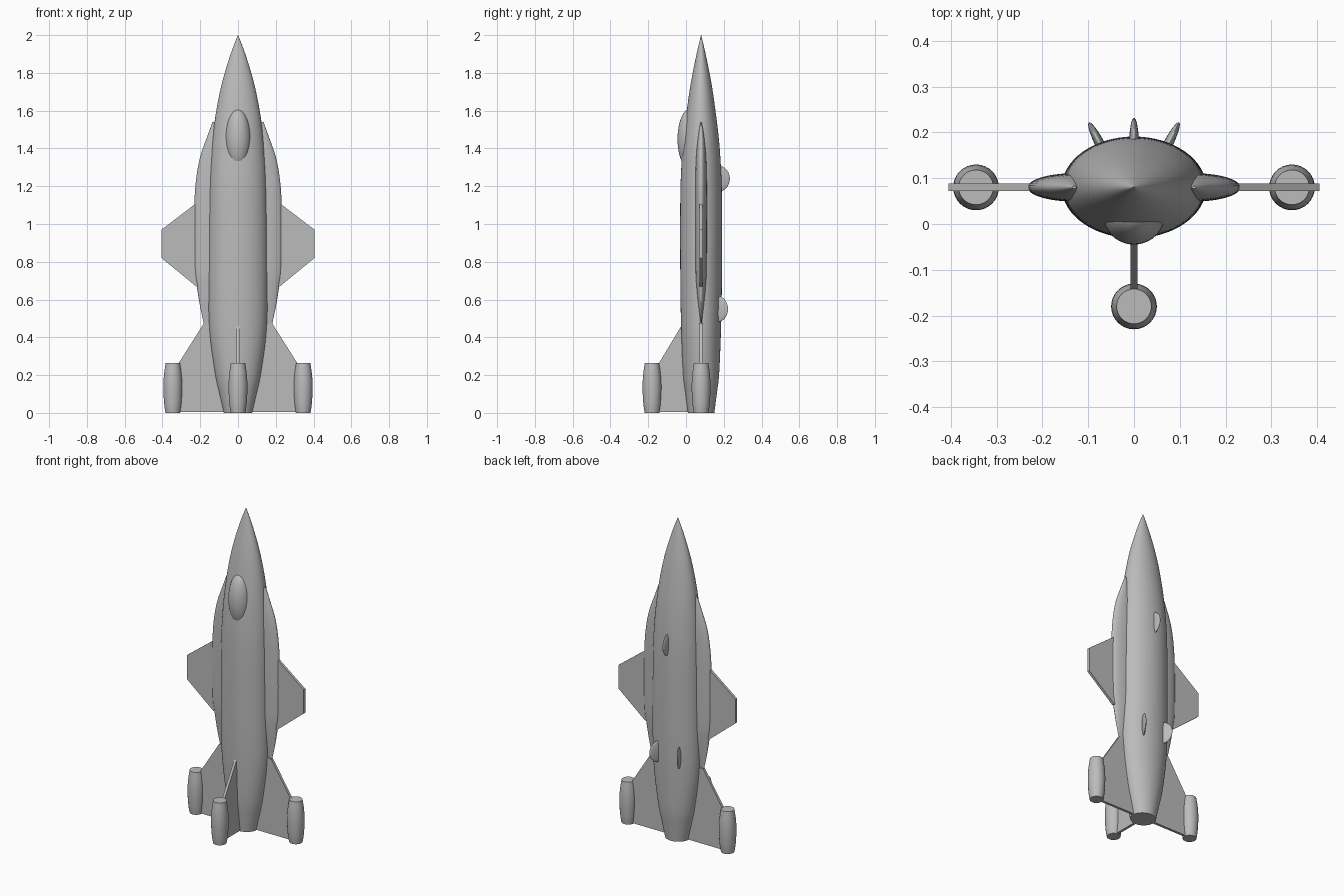
import bpy, bmesh, math
from mathutils import Vector, Matrix

if "Cube" in bpy.data.objects:
    bpy.data.objects.remove(bpy.data.objects["Cube"])

CY = 0.08  # hull axis depth

grey = bpy.data.materials.new("hull grey")
grey.diffuse_color = (0.5, 0.5, 0.5, 1)
grey.use_nodes = True
grey.node_tree.nodes["Principled BSDF"].inputs["Base Color"].default_value = grey.diffuse_color


def finish(name, bm, smooth=True):
    bmesh.ops.recalc_face_normals(bm, faces=bm.faces)
    me = bpy.data.meshes.new(name)
    bm.to_mesh(me)
    bm.free()
    ob = bpy.data.objects.new(name, me)
    bpy.context.collection.objects.link(ob)
    me.materials.append(grey)
    if smooth:
        bpy.ops.object.select_all(action='DESELECT')
        bpy.context.view_layer.objects.active = ob
        ob.select_set(True)
        bpy.ops.object.shade_smooth_by_angle(angle=math.radians(35))
    return ob


def refine(rows, steps):
    """Smooth curve through the section rows."""
    out = []
    for i in range(len(rows) - 1):
        p1, p2 = Vector(rows[i]), Vector(rows[i + 1])
        p0 = Vector(rows[i - 1]) if i else 2 * p1 - p2
        p3 = Vector(rows[i + 2]) if i + 2 < len(rows) else 2 * p2 - p1
        for s in range(steps):
            t = s / steps
            out.append(0.5 * (2 * p1 + (p2 - p0) * t + (2 * p0 - 5 * p1 + 4 * p2 - p3) * t * t
                              + (3 * p1 - p0 - 3 * p2 + p3) * t ** 3))
    return out + [Vector(rows[-1])]


def loft(name, rows, cx, cy, sides=48, steps=4):
    """Stack elliptical sections given as (z, half width, half depth)."""
    bm = bmesh.new()
    rings = []
    for z, rx, ry in refine(rows, steps):
        rings.append([bm.verts.new((cx + rx * math.cos(a), cy + ry * math.sin(a), z))
                      for a in (2 * math.pi * k / sides for k in range(sides))])
    for lo, hi in zip(rings, rings[1:]):
        for k in range(sides):
            j = (k + 1) % sides
            bm.faces.new((lo[k], lo[j], hi[j], hi[k]))
    bm.faces.new(rings[0])
    bm.faces.new(rings[-1])
    return finish(name, bm)


def plate(name, outline, angle, thick=0.016):
    """Flat fin with an outline of (distance from axis, z), turned about the axis."""
    bm = bmesh.new()
    a = [bm.verts.new((r, -thick / 2, z)) for r, z in outline]
    face = bm.faces.new(a)
    ext = bmesh.ops.extrude_face_region(bm, geom=[face])
    bmesh.ops.translate(bm, vec=(0, thick, 0),
                        verts=[v for v in ext["geom"] if isinstance(v, bmesh.types.BMVert)])
    bm.transform(Matrix.Translation((0, CY, 0)) @ Matrix.Rotation(angle, 4, 'Z'))
    return finish(name, bm, False)


def ellipsoid(name, centre, radii, angle=0):
    bm = bmesh.new()
    bmesh.ops.create_uvsphere(bm, u_segments=40, v_segments=24, radius=1)
    bm.transform(Matrix.Translation(centre) @ Matrix.Rotation(angle, 4, 'Z')
                 @ Matrix.Diagonal((*radii, 1)))
    return finish(name, bm)


# Hull: flattened spindle, nearly round at the tail
loft("hull", [(0, 0.075, 0.07), (0.1, 0.098, 0.083), (0.2, 0.12, 0.095), (0.4, 0.148, 0.104),
              (0.6, 0.157, 0.109), (0.9, 0.157, 0.111), (1.15, 0.154, 0.110), (1.3, 0.148, 0.105),
              (1.45, 0.135, 0.094), (1.6, 0.115, 0.076), (1.75, 0.084, 0.054),
              (1.9, 0.039, 0.024), (2.0, 0.0006, 0.0006)], 0, CY, 64)

# Side strakes
STRAKE = [(0.47, 0.05, 0.003), (0.57, 0.071, 0.015), (0.67, 0.087, 0.025), (0.78, 0.1, 0.03),
          (1.1, 0.1, 0.031), (1.25, 0.089, 0.03), (1.36, 0.068, 0.026), (1.46, 0.033, 0.016),
          (1.54, 0.004, 0.003)]
for side, s in (("right", 1), ("left", -1)):
    loft(side + "_strake", STRAKE, s * 0.131, CY, 40)

# Wings
WING = [(0.1, 0.67), (0.222, 0.67), (0.405, 0.82), (0.405, 0.97), (0.228, 1.105), (0.1, 1.105)]
plate("right_wing", WING, 0)
plate("left_wing", WING, math.pi)

# Three tail fins, each carrying a pod
POD = [(0, 0.039, 0.039), (0.05, 0.046, 0.046), (0.13, 0.05, 0.05),
       (0.2, 0.047, 0.047), (0.265, 0.038, 0.038)]
SIDE_FIN = [(0.04, 0.004), (0.37, 0.004), (0.37, 0.18), (0.31, 0.27), (0.18, 0.475), (0.1, 0.475)]
FRONT_FIN = [(0.04, 0.004), (0.26, 0.004), (0.26, 0.2), (0.222, 0.265), (0.105, 0.46), (0.06, 0.46)]
for name, ang, dist, shape in (("right", 0, 0.345, SIDE_FIN), ("left", math.pi, 0.345, SIDE_FIN),
                               ("front", -math.pi / 2, 0.26, FRONT_FIN)):
    plate(name + "_fin", shape, ang)
    loft(name + "_pod", POD, dist * math.cos(ang), CY + dist * math.sin(ang), 32)

# Cockpit canopy
ellipsoid("canopy", (0, 0.022, 1.45), (0.068, 0.067, 0.16))

# Thin rounded blades on the back
ellipsoid("upper_blade", (0, 0.167, 1.24), (0.011, 0.065, 0.07))
for side, s in (("right", 1), ("left", -1)):
    ellipsoid(side + "_lower_blade", (s * 0.069, 0.164, 0.55), (0.011, 0.065, 0.07),
              -s * math.radians(27))
